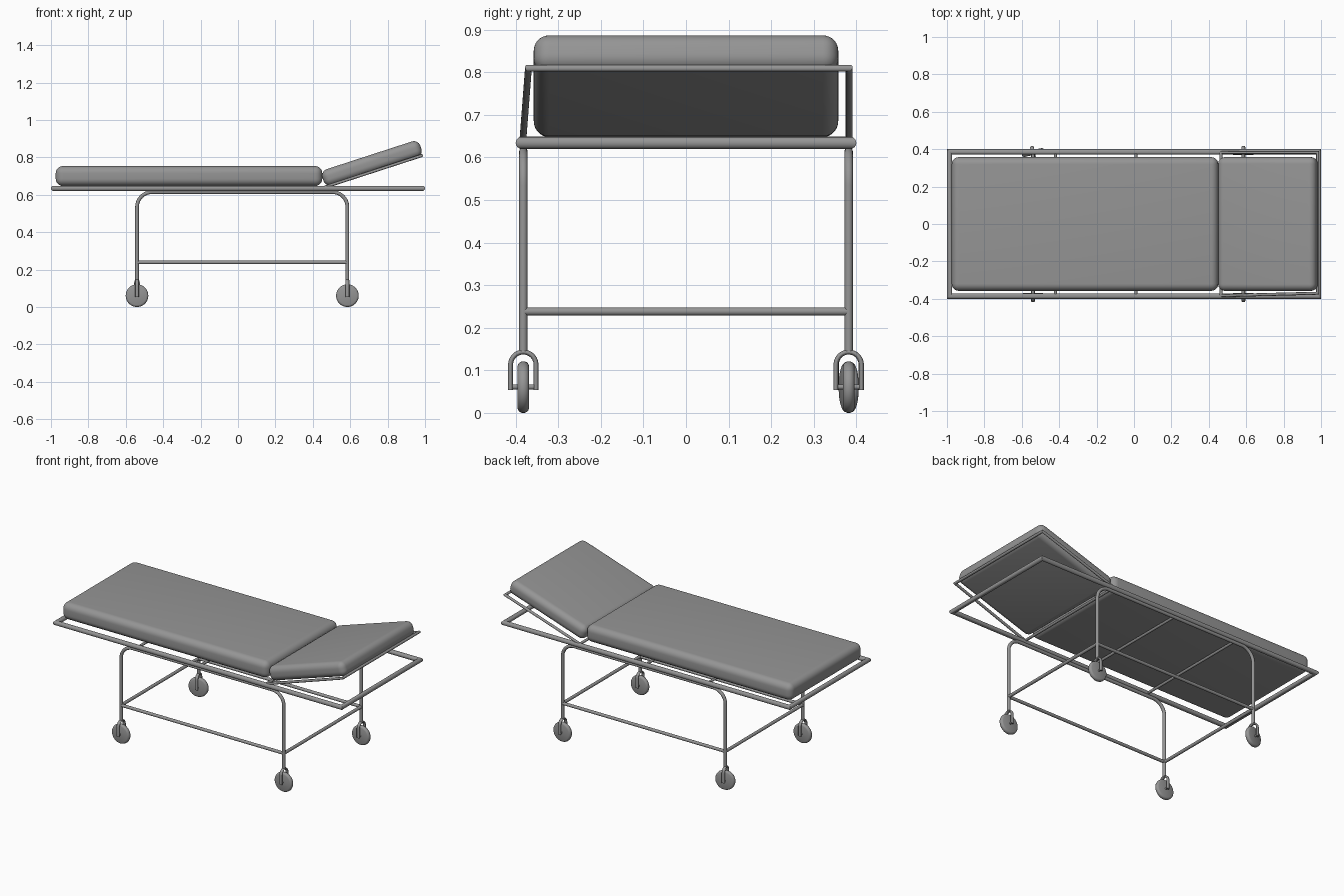
import bpy, bmesh, math
from mathutils import Vector, Matrix

if "Cube" in bpy.data.objects:
    bpy.data.objects.remove(bpy.data.objects["Cube"])

# Dark grey finish shared by all parts
grey = bpy.data.materials.new("dark_grey")
grey.diffuse_color = (0.3, 0.3, 0.3, 1)
grey.use_nodes = True
grey.node_tree.nodes["Principled BSDF"].inputs["Base Color"].default_value = grey.diffuse_color


def finish(bm, name, angle=40):
    bmesh.ops.recalc_face_normals(bm, faces=bm.faces)
    me = bpy.data.meshes.new(name)
    bm.to_mesh(me)
    bm.free()
    me.materials.append(grey)
    ob = bpy.data.objects.new(name, me)
    bpy.context.collection.objects.link(ob)
    bpy.ops.object.select_all(action='DESELECT')
    ob.select_set(True)
    bpy.context.view_layer.objects.active = ob
    bpy.ops.object.shade_smooth_by_angle(angle=math.radians(angle))
    return ob


def tube(name, pts, normal, r, closed=False, widen=1.0, sides=16):
    """Round tube swept along a planar path with mitred corners."""
    pts = [Vector(p) for p in pts]
    nrm = Vector(normal).normalized()
    n = len(pts)
    bm = bmesh.new()
    rings = []
    for i, p in enumerate(pts):
        a = (p - pts[i - 1]).normalized() if i or closed else None
        b = (pts[(i + 1) % n] - p).normalized() if i < n - 1 or closed else None
        a, b = a or b, b or a
        t = (a + b).normalized()
        side = nrm.cross(t).normalized() / max(t.dot(a), 0.3)
        rings.append([bm.verts.new(p + r * (nrm * widen * math.cos(k * math.tau / sides)
                                            + side * math.sin(k * math.tau / sides)))
                      for k in range(sides)])
    for i in range(n if closed else n - 1):
        r0, r1 = rings[i], rings[(i + 1) % n]
        for k in range(sides):
            j = (k + 1) % sides
            bm.faces.new((r0[k], r0[j], r1[j], r1[k]))
    if not closed:
        bm.faces.new(rings[0])
        bm.faces.new(rings[-1])
    return finish(bm, name)


def arc(cx, cz, r, a0, a1, steps=10):
    return [(cx + r * math.cos(math.radians(a0 + (a1 - a0) * i / steps)),
             cz + r * math.sin(math.radians(a0 + (a1 - a0) * i / steps)))
            for i in range(steps + 1)]


def cushion(name, size, centre, bevel, tilt=0):
    bm = bmesh.new()
    bmesh.ops.create_cube(bm, size=1, matrix=Matrix.Diagonal((*size, 1)))
    bmesh.ops.bevel(bm, geom=bm.edges[:], offset=bevel, segments=7, profile=0.5, affect='EDGES')
    ob = finish(bm, name, 60)
    ob.location = centre
    ob.rotation_euler.y = -math.radians(tilt)


# Cushions
cushion("main_mattress", (1.425, 0.715, 0.106), (-0.262, 0, 0.700), 0.038)
cushion("head_cushion", (0.55, 0.715, 0.09), (0.716, 0, 0.768), 0.036, 18)

# Bed frame with cross supports
tube("bed_frame", [(-0.986, -0.386, 0.634), (0.986, -0.386, 0.634),
                   (0.986, 0.386, 0.634), (-0.986, 0.386, 0.634)], (0, 0, 1), 0.014, closed=True)
for i, x in enumerate((-0.42, 0.01)):
    tube(f"mattress_support_{i}", [(x, -0.386, 0.634), (x, 0.386, 0.634)], (0, 0, 1), 0.008)

# Tilted headrest frame
tube("headrest_frame", [(0.465, -0.383, 0.641), (0.982, -0.370, 0.809),
                        (0.982, 0.383, 0.809), (0.465, 0.383, 0.641)],
     (-0.309, 0, 0.951), 0.008, closed=True)

# Bent tube legs and lower side rails
XL, XR, Y, TOP, BEND = -0.54, 0.585, 0.382, 0.614, 0.08
profile = ([(XL, 0.145)] + arc(XL + BEND, TOP - BEND, BEND, 180, 90)
           + arc(XR - BEND, TOP - BEND, BEND, 90, 0) + [(XR, 0.145)])
for label, y in (("front", -Y), ("back", Y)):
    tube(f"{label}_leg_frame", [(x, y, z) for x, z in profile], (0, 1, 0), 0.0098)
    tube(f"{label}_lower_rail", [(XL, y, 0.238), (XR, y, 0.238)], (0, 1, 0), 0.0095)
for label, x in (("foot", XL), ("head", XR)):
    tube(f"{label}_cross_brace", [(x, -Y, 0.238), (x, Y, 0.238)], (1, 0, 0), 0.0095)


# Casters: fork, axle and wheel
def caster(name, x, y, yaw):
    place = Matrix.Translation((x, y, 0)) @ Matrix.Rotation(math.radians(yaw), 4, 'Z')
    path = [(-0.03, 0.054)] + arc(0, 0.113, 0.03, 180, 0, 12) + [(0.03, 0.054)]
    fork = tube(name + "_fork", [(0, py, pz) for py, pz in path], (1, 0, 0), 0.0058, widen=1.7)
    axle = tube(name + "_axle", [(0, -0.033, 0.061), (0, 0.033, 0.061)], (0, 0, 1), 0.006)
    # wheel turned from a rounded half profile (y, radius)
    half = [(-0.0135, 0), (-0.0135, 0.050), (-0.0115, 0.055), (-0.008, 0.0585), (-0.003, 0.0605)]
    prof = half + [(-a, b) for a, b in reversed(half)]
    bm = bmesh.new()
    vs = [bm.verts.new((0, a, b)) for a, b in prof]
    es = [bm.edges.new(e) for e in zip(vs, vs[1:])]
    bmesh.ops.spin(bm, geom=vs + es, cent=(0, 0, 0), axis=(0, 1, 0),
                   angle=math.tau, steps=40, use_merge=True)
    bmesh.ops.remove_doubles(bm, verts=bm.verts, dist=1e-5)
    wheel = finish(bm, name + "_wheel")
    wheel.location = (0, 0, 0.0605)
    for ob in (fork, axle, wheel):
        ob.matrix_world = place @ Matrix.Translation(ob.location)


caster("front_foot_caster", XL, -Y, 0)
caster("front_head_caster", XR, -Y, 0)
caster("back_foot_caster", XL, Y, 12)
caster("back_head_caster", XR, Y, 0)
